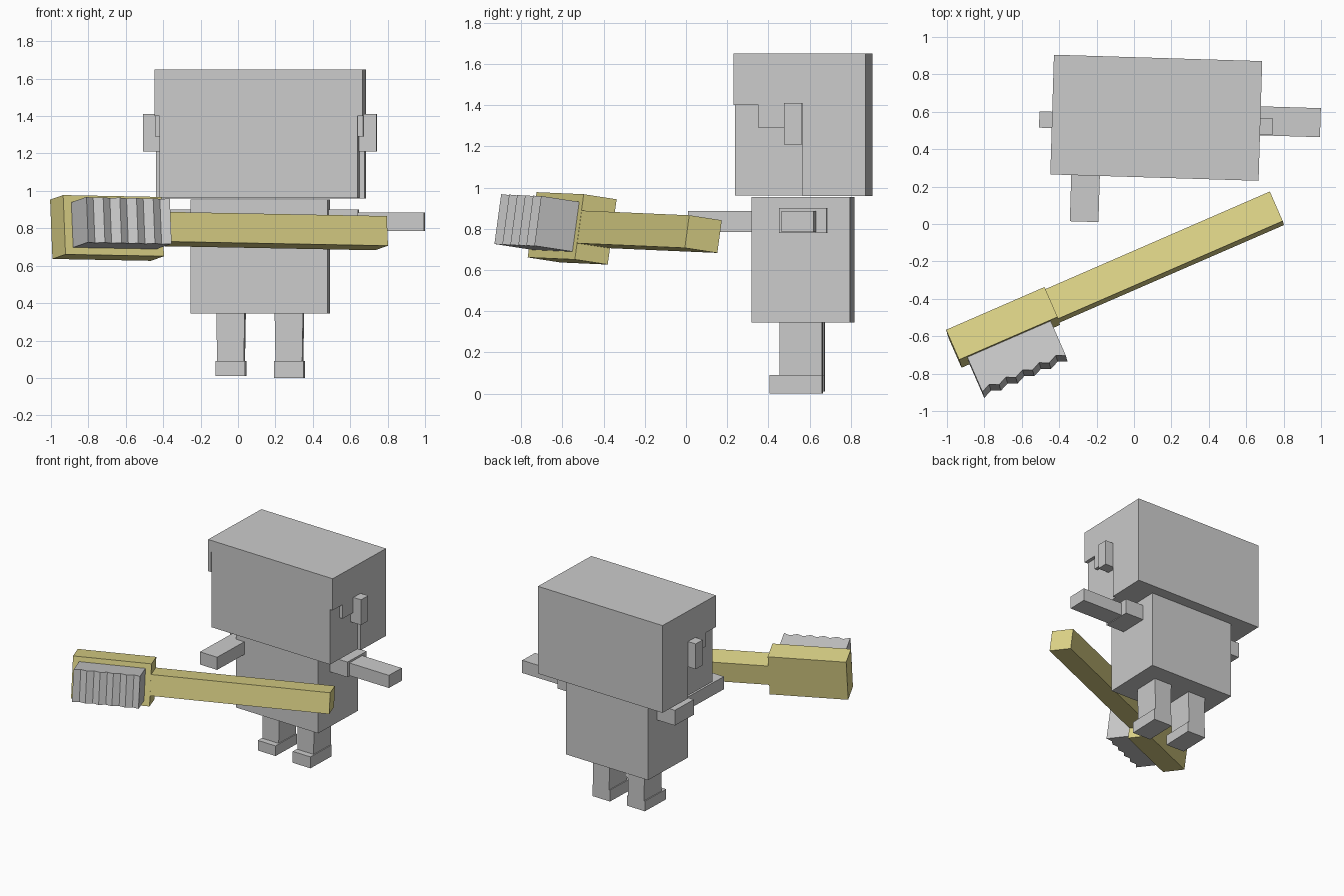
import bpy, bmesh
from math import radians, sin, cos
from mathutils import Matrix, Vector

cube = bpy.data.objects.get("Cube")
if cube:
    bpy.data.objects.remove(cube, do_unlink=True)


def material(name, rgb):
    m = bpy.data.materials.new(name)
    m.use_nodes = True
    m.diffuse_color = (*rgb, 1)
    m.node_tree.nodes["Principled BSDF"].inputs["Base Color"].default_value = (*rgb, 1)
    return m


GREY = material("light grey", (0.6, 0.6, 0.6))
YELLOW = material("pale yellow", (0.74, 0.67, 0.25))


def finish(name, bm, mat, frame):
    bmesh.ops.recalc_face_normals(bm, faces=bm.faces)
    mesh = bpy.data.meshes.new(name)
    bm.to_mesh(mesh)
    bm.free()
    mesh.materials.append(mat)
    ob = bpy.data.objects.new(name, mesh)
    ob.matrix_world = frame
    bpy.context.collection.objects.link(ob)
    return ob


def box(name, x, y, z, frame, mat=GREY, taper=1):
    """Box from three (low, high) ranges; taper scales the bottom in x."""
    bm = bmesh.new()
    bmesh.ops.create_cube(bm, size=1)
    for v in bm.verts:
        k = taper if v.co.z < 0 else 1
        v.co = Vector(((sum(x) / 2) + v.co.x * k * (x[1] - x[0]),
                       sum(y) / 2 + v.co.y * (y[1] - y[0]),
                       sum(z) / 2 + v.co.z * (z[1] - z[0])))
    return finish(name, bm, mat, frame)


def prism(name, outline, along, frame, mat=GREY):
    """Extrude a closed outline of 3D points."""
    bm = bmesh.new()
    face = bm.faces.new([bm.verts.new(p) for p in outline])
    ext = bmesh.ops.extrude_face_region(bm, geom=[face])
    bmesh.ops.translate(bm, vec=along,
                        verts=[g for g in ext["geom"] if isinstance(g, bmesh.types.BMVert)])
    return finish(name, bm, mat, frame)


# The figure is turned slightly about its own axis
body_frame = Matrix.Translation((0.119, 0.568, 0)) @ Matrix.Rotation(radians(-1.75), 4, 'Z')

# Head, hair cap and back hair
W, D = 0.557, 0.32
box("head", (-0.53, 0.53), (-0.315, 0.30), (0.962, 1.6), body_frame)
box("hair_top", (-W, W), (-D, D), (1.56, 1.65), body_frame)
box("hair_back", (-W, W), (0.015, D), (0.96, 1.56), body_frame)

# Stepped side hair
side_hair = [(-D, 1.56), (-D, 1.40), (-0.20, 1.40), (-0.20, 1.29),
             (-0.075, 1.29), (-0.075, 1.41), (0.015, 1.41), (0.015, 1.56)]

for side, label in ((1, "left"), (-1, "right")):
    prism(label + "_side_hair", [(side * 0.53, y, z) for y, z in side_hair],
          (side * (W - 0.53), 0, 0), body_frame)
    ex = sorted((side * 0.52, side * 0.625))
    box(label + "_ear", ex, (-0.072, 0.015), (1.21, 1.41), body_frame)
    # Shoulder stub
    sx = sorted((side * 0.35, side * 0.525))
    box(label + "_shoulder", sx, (-0.10, 0.13), (0.78, 0.90), body_frame)
    # Leg and foot
    cx = side * 0.156
    low = 0.005 - side * 0.005
    box(label + "_leg", (cx - 0.076, cx + 0.076), (-0.107, 0.1), (0.085, 0.35),
        body_frame, taper=0.94)
    box(label + "_foot", (cx - 0.079, cx + 0.079), (-0.155, 0.1), (low, 0.09), body_frame)

# Torso
box("torso", (-0.367, 0.367), (-0.24, 0.24), (0.345, 0.955), body_frame)

# Forearms: left reaches sideways, right reaches forward
box("left_forearm", (0.40, 0.878), (-0.077, 0.078), (0.785, 0.885), body_frame)
box("right_forearm", (-0.445, -0.292), (-0.567, -0.08), (0.785, 0.885), body_frame)

# Brush: handle, wide head and bristles share one tilted frame
brush_frame = (Matrix.Translation((0.764, 0.084, 0.774))
               @ Matrix.Rotation(radians(23.5), 4, 'Z')
               @ Matrix.Rotation(radians(1), 4, 'Y')
               @ Matrix.Rotation(radians(-8), 4, 'X'))
box("brush_handle", (-1.31, 0), (-0.087, 0.087), (-0.08, 0.08), brush_frame, YELLOW)
box("brush_head", (-1.884, -1.31), (-0.088, 0.088), (-0.16, 0.16), brush_frame, YELLOW)

# Bristle block with a wavy front edge
x0, x1, waves = -1.838, -1.352, 5
step = (x1 - x0) / (2 * waves)
edge = [(x0 + i * step, -0.292 if i % 2 == 0 else -0.27, -0.122) for i in range(2 * waves + 1)]
prism("bristles", [(x0, -0.08, -0.122)] + edge + [(x1, -0.08, -0.122)],
      (0, 0, 0.244), brush_frame)
